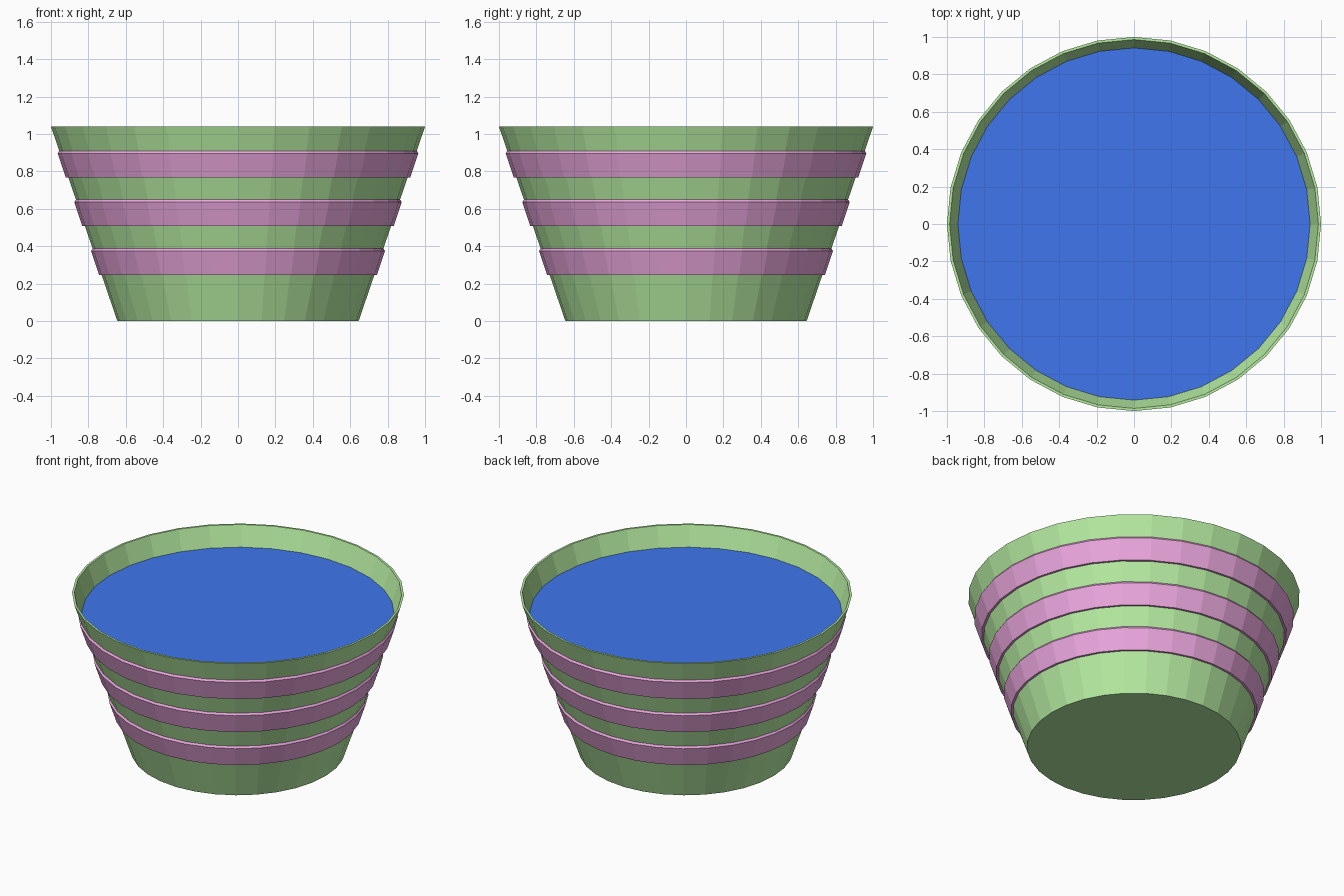
import bpy, bmesh
from math import cos, sin, tau

if "Cube" in bpy.data.objects:
    bpy.data.objects.remove(bpy.data.objects["Cube"])

SIDES = 32
R0, R1, H = 0.645, 1.0, 1.04
SLOPE = (R1 - R0) / H


def material(name, rgb):
    m = bpy.data.materials.new(name)
    m.diffuse_color = (*rgb, 1)
    m.use_nodes = True
    m.node_tree.nodes["Principled BSDF"].inputs["Base Color"].default_value = m.diffuse_color
    return m


def lathe(name, profile, mat, closed=False):
    """Revolve (radius, z) points round z; radius 0 makes a single pole vertex."""
    bm = bmesh.new()
    rings = []
    for r, z in profile:
        if r == 0:
            rings.append([bm.verts.new((0, 0, z))] * SIDES)
        else:
            rings.append([bm.verts.new((r * cos(tau * i / SIDES), r * sin(tau * i / SIDES), z))
                          for i in range(SIDES)])
    pairs = list(zip(rings, rings[1:]))
    if closed:
        pairs.append((rings[-1], rings[0]))
    for a, b in pairs:
        for i in range(SIDES):
            j = (i + 1) % SIDES
            bm.faces.new(dict.fromkeys((a[i], a[j], b[j], b[i])))
    bmesh.ops.recalc_face_normals(bm, faces=bm.faces)
    me = bpy.data.meshes.new(name)
    bm.to_mesh(me)
    bm.free()
    me.materials.append(mat)
    ob = bpy.data.objects.new(name, me)
    bpy.context.collection.objects.link(ob)
    return ob


def wall(z):
    return R0 + SLOPE * z


green = material("pot_green", (0.47, 0.84, 0.36))
pink = material("band_pink", (0.84, 0.39, 0.74))
blue = material("fill_blue", (0.05, 0.18, 0.85))

# Tapered pot with thin wall and thin floor
T = 0.014
lathe("pot", [(0, 0), (R0, 0), (R1, H), (R1 - T, H), (wall(0.04) - T, 0.04), (0, 0.04)], green)

# Flat blue filling just under the rim
fill_z = 0.91
lathe("filling", [(wall(fill_z) - T, fill_z), (0, fill_z)], blue)

# Three raised bands with a sloping top edge
for k in range(3):
    z = 0.246 + 0.261 * k
    lathe(f"band_{k + 1}", [(wall(z) - 0.006, z), (wall(z) + 0.014, z),
                            (wall(z + 0.129) + 0.013, z + 0.129),
                            (wall(z + 0.144) - 0.002, z + 0.144)], pink, closed=True)
